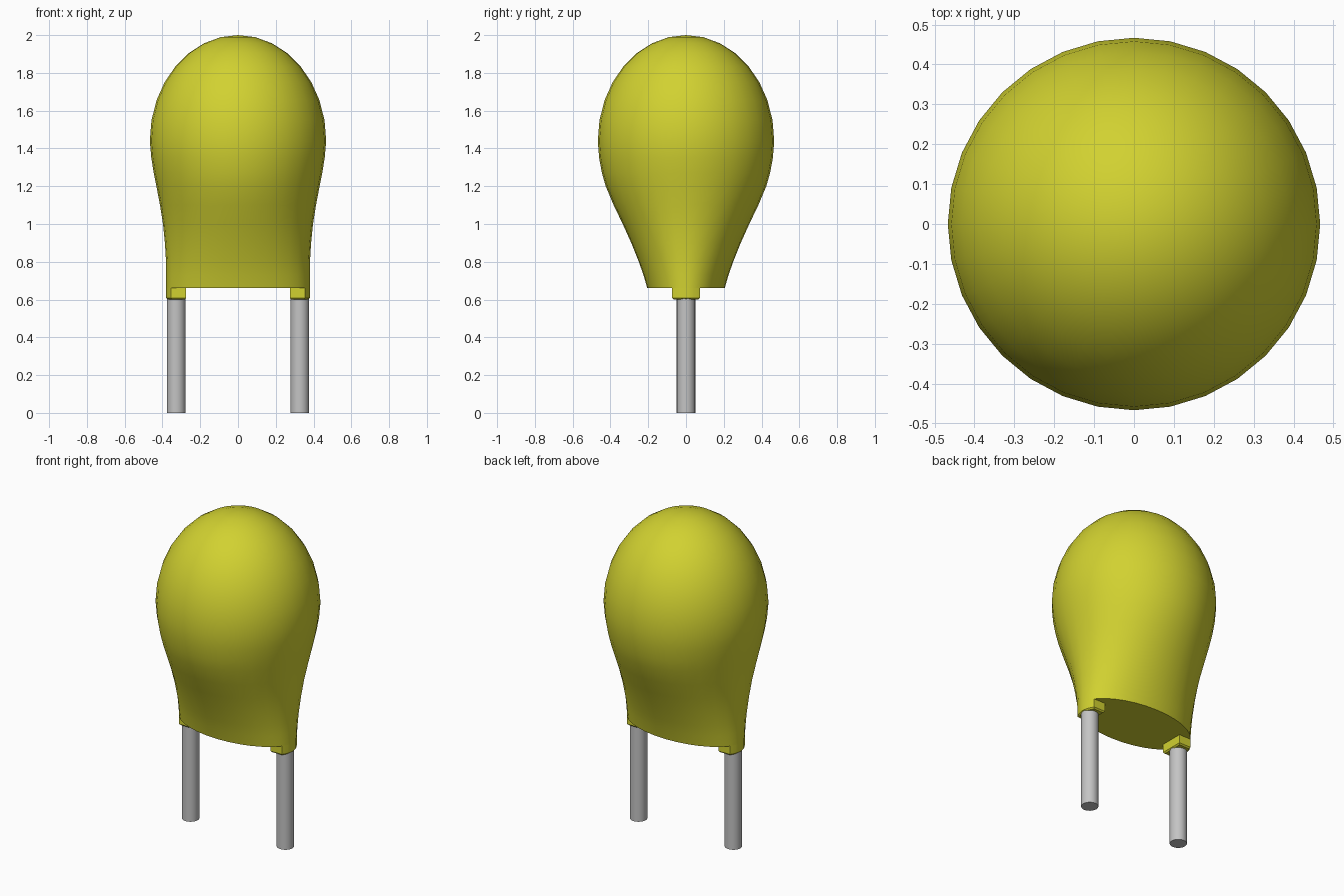
import bpy
import bmesh
import math

cube = bpy.data.objects.get("Cube")
if cube:
    bpy.data.objects.remove(cube, do_unlink=True)

SEGMENTS = 32
BASE_Z, BASE_RX, BASE_RY = 0.66, 0.38, 0.205
LEG_X, LEG_R, LEG_TOP = 0.327, 0.049, 0.60


def make_material(name, color):
    mat = bpy.data.materials.new(name)
    mat.use_nodes = True
    mat.diffuse_color = color
    mat.node_tree.nodes["Principled BSDF"].inputs["Base Color"].default_value = color
    return mat


def finish(name, bm, mat, angle):
    bmesh.ops.recalc_face_normals(bm, faces=bm.faces[:])
    mesh = bpy.data.meshes.new(name)
    bm.to_mesh(mesh)
    bm.free()
    mesh.materials.append(mat)
    obj = bpy.data.objects.new(name, mesh)
    bpy.context.collection.objects.link(obj)
    bpy.ops.object.select_all(action='DESELECT')
    obj.select_set(True)
    bpy.context.view_layer.objects.active = obj
    bpy.ops.object.shade_smooth_by_angle(angle=math.radians(angle))
    return obj


yellow = make_material("yellow coating", (0.64, 0.64, 0.03, 1))
metal = make_material("grey metal", (0.55, 0.55, 0.55, 1))

# Body: elliptical rings, flattened at the base and round above (z, rx, ry)
rings = [
    (BASE_Z, BASE_RX, BASE_RY), (0.73, 0.38, 0.225), (0.80, 0.381, 0.25),
    (0.90, 0.387, 0.29), (1.00, 0.397, 0.335), (1.10, 0.413, 0.383),
    (1.20, 0.432, 0.425), (1.27, 0.446, 0.445), (1.35, 0.459, 0.460),
]
for i in range(8):
    a = math.radians(90 * i / 8)
    r = 0.467 * math.cos(a)
    rings.append((1.44 + 0.56 * math.sin(a), r, r))

bm = bmesh.new()
loops = []
for z, rx, ry in rings:
    loops.append([bm.verts.new((rx * math.cos(t), ry * math.sin(t), z))
                  for t in (2 * math.pi * k / SEGMENTS for k in range(SEGMENTS))])
tip = bm.verts.new((0, 0, 2.0))
bm.faces.new(loops[0])
for k in range(SEGMENTS):
    n = (k + 1) % SEGMENTS
    for low, high in zip(loops, loops[1:]):
        bm.faces.new((low[k], low[n], high[n], high[k]))
    bm.faces.new((loops[-1][k], loops[-1][n], tip))
finish("body", bm, yellow, 40)

# Foot tabs (curved outer side, flat inner side) and the metal legs
tab_half = 0.073
end_angle = math.asin(tab_half / BASE_RY)
step = 2 * math.pi / SEGMENTS
for side, sign in (("left", 1), ("right", -1)):
    outline = [(0.275, -tab_half)]
    outline += [(BASE_RX * math.cos(t), BASE_RY * math.sin(t))
                for t in (-end_angle, -step, 0, step, end_angle)]
    outline.append((0.275, tab_half))
    bm = bmesh.new()
    bottom = bm.faces.new([bm.verts.new((sign * x, y, LEG_TOP)) for x, y in outline])
    top = bmesh.ops.extrude_face_region(bm, geom=[bottom], use_keep_orig=True)
    for v in top["geom"]:
        if isinstance(v, bmesh.types.BMVert):
            v.co.z = BASE_Z
    rim = [e for e in bm.edges if all(v.co.z < LEG_TOP + 0.001 for v in e.verts)]
    bmesh.ops.bevel(bm, geom=rim, offset=0.008, segments=1, affect='EDGES')
    finish(side + "_foot_tab", bm, yellow, 30)

    bm = bmesh.new()
    height = LEG_TOP + 0.02
    bmesh.ops.create_cone(bm, cap_ends=True, segments=24, radius1=LEG_R,
                          radius2=LEG_R, depth=height)
    bmesh.ops.translate(bm, verts=bm.verts[:], vec=(sign * LEG_X, 0, height / 2))
    finish(side + "_leg", bm, metal, 40)
